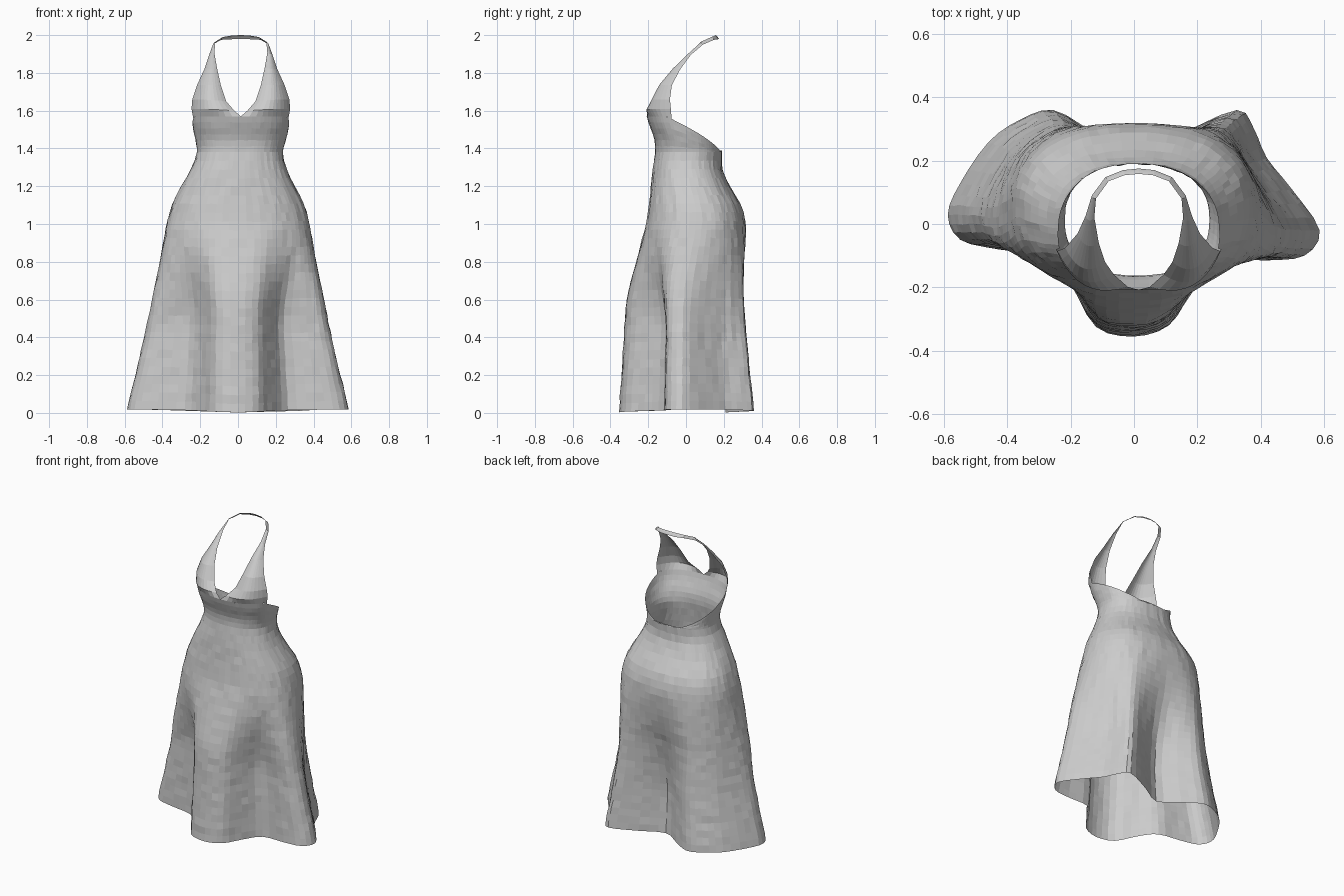
import bpy, bmesh, math, random
from mathutils import Vector

random.seed(4)
if "Cube" in bpy.data.objects:
    bpy.data.objects.remove(bpy.data.objects["Cube"], do_unlink=True)

fabric = bpy.data.materials.new("grey_fabric")
fabric.use_nodes = True
colour = (0.6, 0.6, 0.6, 1)
fabric.diffuse_color = colour
fabric.node_tree.nodes["Principled BSDF"].inputs["Base Color"].default_value = colour

COLUMNS = 72
WAIST = 1.38

# Body outline: height, half width, front y, back y
OUTLINE = [
    (0, .59, -.355, .36), (.2, .545, -.342, .34), (.4, .497, -.328, .325),
    (.6, .457, -.313, .322), (.8, .415, -.265, .328), (1, .38, -.213, .318),
    (1.1, .35, -.197, .29), (1.2, .3, -.185, .232), (1.3, .25, -.175, .19),
    (WAIST, .228, -.163, .19), (1.45, .24, -.167, .185), (1.5, .252, -.186, .18),
    (1.57, .26, -.208, .17)]

# Folded hem seen from above, counter-clockwise from the left side seam
HEM = [
    (.588, -.02), (.5, .11), (.42, .21), (.38, .3), (.325, .36), (.15, .285),
    (0, .21), (-.13, .29), (-.255, .36), (-.36, .33), (-.46, .26), (-.55, .13),
    (-.59, .03), (-.55, -.05), (-.43, -.08), (-.28, -.105), (-.2, -.19), (-.12, -.325),
    (0, -.355), (.11, -.32), (.18, -.22), (.265, -.118), (.42, -.115), (.54, -.1)]


def curve(a, b, c, d, f):
    """Smooth curve from b to c, guided by its neighbours."""
    a, b, c, d = map(Vector, (a, b, c, d))
    return b + ((c - a) + ((2 * a - 5 * b + 4 * c - d) + (3 * (b - c) + d - a) * f) * f) * f / 2


def outline_at(z):
    """Interpolate half width, front and back at a height."""
    last = len(OUTLINE) - 1
    i = 0
    while i < last - 1 and z > OUTLINE[i + 1][0]:
        i += 1
    low, high = OUTLINE[i], OUTLINE[i + 1]
    f = min(max((z - low[0]) / (high[0] - low[0]), 0), 1)
    before, after = OUTLINE[max(i - 1, 0)], OUTLINE[min(i + 2, last)]
    return curve(before[1:], low[1:], high[1:], after[1:], f)


def smoothstep(low, high, value):
    f = min(max((value - low) / (high - low), 0), 1)
    return f * f * (3 - 2 * f)


def body_point(z, angle):
    """Blend a rounded body section into the folded hem section."""
    width, front, back = outline_at(z)
    c, s = math.cos(angle), math.sin(angle)
    power = 2 / 2.35
    body = Vector((math.copysign(abs(c) ** power, c) * width,
                   (front + back) / 2 + math.copysign(abs(s) ** power, s) * (back - front) / 2))
    place = (angle / math.tau) % 1 * len(HEM)
    i = int(place)
    hem = curve(*(HEM[(i + k) % len(HEM)] for k in (-1, 0, 1, 2)), place - i)
    # front folds hang almost straight down, the rest tapers with the outline
    taper = abs(hem.x) / .59 if hem.y < 0 else 1
    hem.x *= (width / .59) ** taper
    hem.y *= front / -.355 if hem.y < 0 else back / .36
    p = hem.lerp(body, smoothstep(.35 - .15 * s, 1.05, z))
    shift = .015 * smoothstep(1.2, 1.5, z)
    return Vector((p.x + shift, p.y, z))


def sheet(name, rows, closed=False, wrinkle=0):
    """Skin rows of points into an open sheet of cloth."""
    bm = bmesh.new()
    grid = [[bm.verts.new(p) for p in row] for row in rows]
    for lower, upper in zip(grid, grid[1:]):
        n = len(lower)
        for i in range(n if closed else n - 1):
            j = (i + 1) % n
            bm.faces.new((lower[i], lower[j], upper[j], upper[i]))
    for row in grid[1:-1]:
        for v in row:
            v.co += Vector([random.uniform(-wrinkle, wrinkle) for _ in v.co])
    bmesh.ops.remove_doubles(bm, verts=bm.verts, dist=.0005)
    bmesh.ops.recalc_face_normals(bm, faces=bm.faces)
    mesh = bpy.data.meshes.new(name)
    bm.to_mesh(mesh)
    bm.free()
    mesh.materials.append(fabric)
    obj = bpy.data.objects.new(name, mesh)
    bpy.context.collection.objects.link(obj)


angles = [math.tau * i / COLUMNS for i in range(COLUMNS)]

# Skirt, with a hem that lifts slightly at the sides
skirt_rows = []
steps = 30
for k in range(steps + 1):
    row = []
    for a in angles:
        lift = .002 + .017 * abs(math.cos(a))
        row.append(body_point(lift + (WAIST - lift) * k / steps, a))
    skirt_rows.append(row)
sheet("skirt", skirt_rows, closed=True, wrinkle=.0025)


# Bodice, low across the back and rising to the bust
def bodice_top(a):
    y = body_point(WAIST, a).y
    return 1.388 + .182 * min(max((.18 - y) / .245, 0), 1) ** .8


bodice_rows = [[body_point(WAIST + (bodice_top(a) - WAIST) * k / 6, a) for a in angles]
               for k in range(7)]
sheet("bodice", bodice_rows, closed=True, wrinkle=.001)

# Halter strap: outer edge, bulge control point and inner edge going up
STRAP = [
    ((.261, -.08, 1.61), (.19, -.25, 1.61), (.035, -.198, 1.6)),
    ((.257, -.085, 1.66), (.185, -.232, 1.66), (.078, -.16, 1.65)),
    ((.232, -.075, 1.735), (.18, -.182, 1.735), (.106, -.12, 1.735)),
    ((.193, -.03, 1.82), (.168, -.09, 1.82), (.126, -.06, 1.825)),
    ((.168, .025, 1.895), (.158, 0, 1.9), (.14, .02, 1.905)),
    ((.148, .09, 1.95), (.145, .08, 1.958), (.135, .08, 1.965)),
    ((.105, .148, 1.975), (.1, .143, 1.985), (.095, .135, 1.99)),
    ((.05, .17, 1.978), (.05, .165, 1.99), (.045, .154, 1.998)),
    ((0, .175, 1.98), (0, .168, 1.99), (0, .158, 2))]
ACROSS = 10


def strap_rows(side):
    start = -math.radians(15)
    base = []
    for i in range(ACROSS + 1):
        a = start + (-math.pi / 2 - start) * i / ACROSS
        p = body_point(bodice_top(a), a)
        base.append(Vector((.015 + side * (p.x - .015), p.y, p.z)))
    rows = [base]
    for outer, bulge, inner in STRAP:
        o, m, n = Vector(outer), Vector(bulge), Vector(inner)
        row = []
        for i in range(ACROSS + 1):
            f = i / ACROSS
            p = o * (1 - f) ** 2 + m * 2 * f * (1 - f) + n * f * f
            row.append(Vector((.015 + side * p.x, p.y, p.z)))
        rows.append(row)
    return rows


for side, label in ((1, "left"), (-1, "right")):
    sheet(label + "_halter_strap", strap_rows(side))
